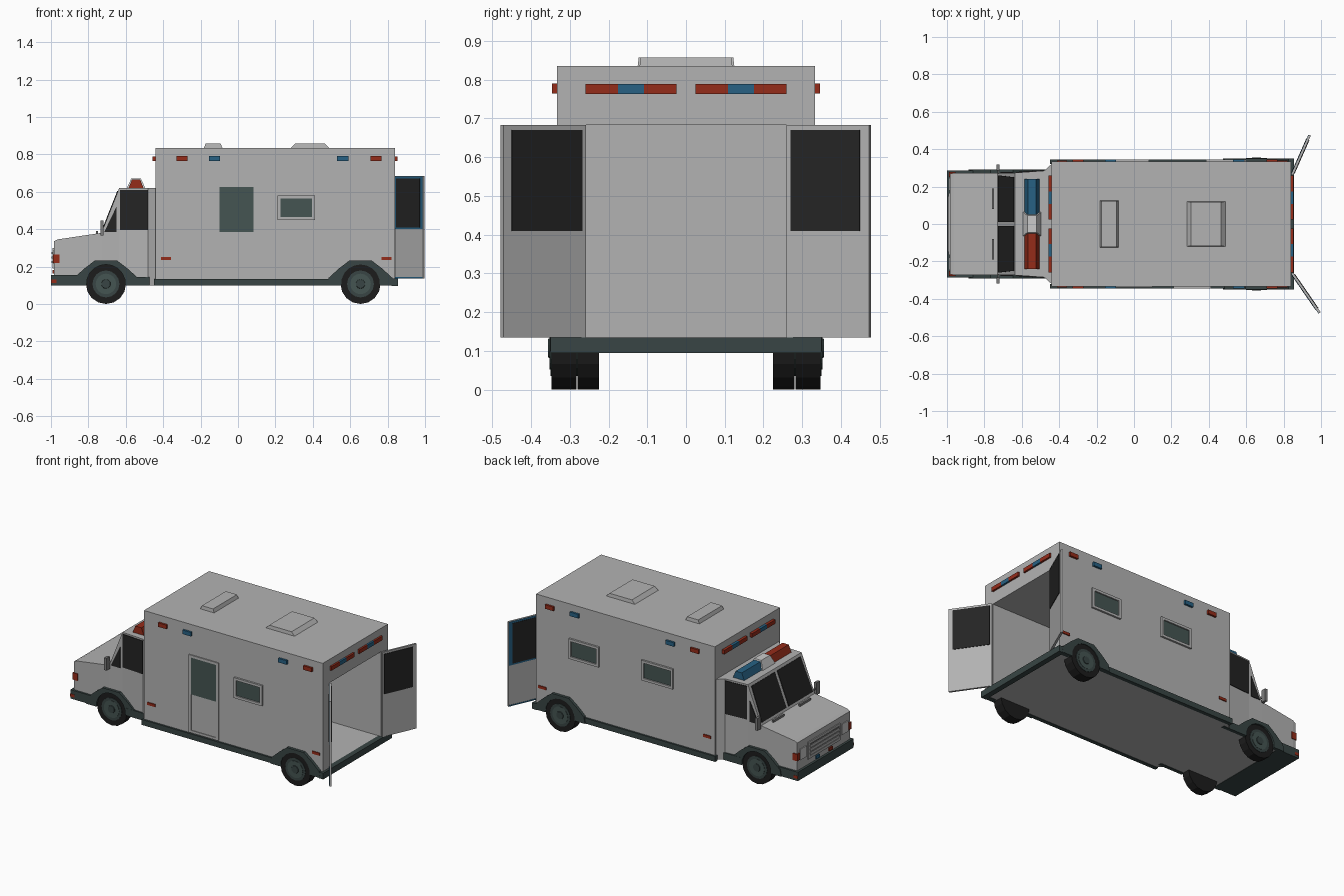
import bpy, bmesh, math
from mathutils import Matrix, Vector

if "Cube" in bpy.data.objects:
    bpy.data.objects.remove(bpy.data.objects["Cube"])

def material(name, r, g, b):
    m = bpy.data.materials.new(name)
    m.diffuse_color = (r, g, b, 1)
    m.use_nodes = True
    m.node_tree.nodes["Principled BSDF"].inputs["Base Color"].default_value = m.diffuse_color
    return m

BODY = material("body_grey", .45, .45, .45)
TRIM = material("dark_green_trim", .04, .06, .058)
TEAL = material("teal_glass", .06, .09, .085)
BLACK = material("black_glass", .018, .018, .018)
TYRE = material("tyre_black", .012, .012, .012)
RED = material("red_light", .30, .025, .01)
BLUE = material("blue_light", .02, .12, .23)
WHITE = material("pale_dome", .6, .6, .6)
GREY = material("mid_grey", .2, .2, .2)

def finish(name, bm, mat):
    bmesh.ops.recalc_face_normals(bm, faces=bm.faces)
    me = bpy.data.meshes.new(name)
    bm.to_mesh(me)
    bm.free()
    me.materials.append(mat)
    ob = bpy.data.objects.new(name, me)
    bpy.context.collection.objects.link(ob)
    return ob

def box(name, x, y, z, mat, top=(0, 0), matrix=None):
    """Box from three ranges; top = amount the top face shrinks in x and y."""
    bm = bmesh.new()
    bmesh.ops.create_cube(bm, size=1)
    c = Vector(((x[0]+x[1])/2, (y[0]+y[1])/2, (z[0]+z[1])/2))
    d = Vector((abs(x[1]-x[0]), abs(y[1]-y[0]), abs(z[1]-z[0])))
    for v in bm.verts:
        up = v.co.z > 0
        sx, sy = (d.x - 2*top[0], d.y - 2*top[1]) if up else (d.x, d.y)
        v.co = c + Vector((v.co.x*sx, v.co.y*sy, v.co.z*d.z))
    if matrix:
        bm.transform(matrix)
    return finish(name, bm, mat)

def solid(name, pts, offset, mat):
    """Flat polygon pushed along an offset."""
    bm = bmesh.new()
    f = bm.faces.new([bm.verts.new(p) for p in pts])
    r = bmesh.ops.extrude_face_region(bm, geom=[f])
    for v in r["geom"]:
        if isinstance(v, bmesh.types.BMVert):
            v.co += Vector(offset)
    return finish(name, bm, mat)

def disc(name, r, x, y0, y1, z, mat, sides=16, r2=None):
    bm = bmesh.new()
    m = Matrix.Translation((x, (y0+y1)/2, z)) @ Matrix.Rotation(math.pi/2 * (-1 if y1 > y0 else 1), 4, 'X')
    bmesh.ops.create_cone(bm, cap_ends=True, segments=sides, radius1=r, radius2=r2 or r,
                          depth=abs(y1-y0), matrix=m)
    return finish(name, bm, mat)

def frame(name, x, z, y, out, t, mat):
    """Four bars around a panel on a side wall."""
    for n, xr, zr in (("left", (x[0], x[0]+t), z), ("right", (x[1]-t, x[1]), z),
                      ("bottom", (x[0]+t, x[1]-t), (z[0], z[0]+t)),
                      ("top", (x[0]+t, x[1]-t), (z[1]-t, z[1]))):
        box(f"{name}_{n}", xr, (y, y+out), zr, mat)

# Rear body: a box with a hollow cut in from the open back
bm = bmesh.new()
bmesh.ops.create_cube(bm, size=1)
for v in bm.verts:
    v.co = Vector((.20 + v.co.x*1.28, v.co.y*.666, .4675 + v.co.z*.735))
back = max(bm.faces, key=lambda f: f.calc_center_median().x)
bmesh.ops.inset_individual(bm, faces=[back], thickness=.05)
for v in back.verts:
    v.co.y = math.copysign(.262, v.co.y)
    v.co.z = .683 if v.co.z > .4 else .135
hole = bmesh.ops.extrude_discrete_faces(bm, faces=[back])["faces"][0]
bmesh.ops.translate(bm, verts=hole.verts, vec=(-1.25, 0, 0))
bmesh.ops.remove_doubles(bm, verts=bm.verts, dist=.0005)
finish("rear_body", bm, BODY)

# Cab: cross-sections (x, roof height, half width) joined front to back
bm = bmesh.new()
rings = []
for x, top, w in ((-.985, .335, .27), (-.965, .345, .272), (-.73, .38, .274),
                  (-.635, .62, .274), (-.48, .62, .285), (-.43, .62, .33)):
    rings.append([bm.verts.new(p) for p in ((x, -w, .10), (x, w, .10), (x, w, top), (x, -w, top))])
for a, b in zip(rings, rings[1:]):
    for i in range(4):
        bm.faces.new((a[i], a[(i+1) % 4], b[(i+1) % 4], b[i]))
bm.faces.new(rings[0])
bm.faces.new(rings[-1])
finish("cab", bm, BODY)

# Windscreen panes on the slope, with wipers
lo, hi = Vector((-.73, 0, .38)), Vector((-.635, 0, .62))
nrm = Vector((-.93, 0, .37)) * .004
for s in (-1, 1):
    a, b = lo.lerp(hi, .06), lo.lerp(hi, .93)
    solid("windscreen", [a + Vector((0, s*.012, 0)), a + Vector((0, s*.26, 0)),
                         b + Vector((0, s*.25, 0)), b + Vector((0, s*.012, 0))], nrm, BLACK)
    box("wiper", (-.76, -.748), (s*.08, s*.19), (.376, .39), GREY)

# Nose: grille, headlights and small lamps
box("grille_surround", (-.991, -.98), (-.165, .165), (.19, .30), BODY)
box("grille", (-.993, -.985), (-.15, .15), (.205, .285), GREY)
for i in range(3):
    box("grille_bar", (-.996, -.985), (-.15, .15), (.218+i*.024, .230+i*.024), BODY)
box("front_bumper", (-1, -.84), (-.285, .285), (.098, .155), TRIM)
for s in (-1, 1):
    box("headlight", (-.990, -.98), (s*.18, s*.245), (.215, .285), WHITE)
    box("bumper_lamp", (-1.0, -.97), (s*.2, s*.287), (.112, .130), RED)
    box("nose_lamp", (-.99, -.955), (s*.25, s*.277), (.22, .265), RED)
    box("centre_lamp", (-.993, -.98), (s*.05, s*.085), (.162, .182), RED if s < 0 else BLUE)

# Parts repeated on both sides
for s in (-1, 1):
    # cab glass follows the slight flare of the cab wall
    wall = lambda x: s * (.274 + max(0, x + .635) * .071)
    for n, pts in (("cab_window", ((-.63, .395), (-.46-.02, .395), (-.48, .61), (-.63, .61))),
                   ("quarter_window", ((-.715, .385), (-.65, .385), (-.65, .52)))):
        solid(n, [(x, wall(x), z) for x, z in pts], (0, s*.004, 0), BLACK)
    box("mirror", (-.735, -.718), (s*.285, s*.318), (.365, .445), GREY)
    box("mirror_arm", (-.73, -.722), (s*.27, s*.29), (.40, .41), GREY)

    # skirts
    box("cab_skirt", (-.60, -.43), (s*.27, s*.292), (.098, .145), TRIM)
    box("body_skirt", (-.45, .53), (s*.32, s*.345), (.098, .133), TRIM)
    box("rear_skirt", (.77, .845), (s*.32, s*.348), (.098, .135), TRIM)

    # wheels and arches
    for end, x, y0, y1, arch in (("front", -.706, .225, .280, .27), ("rear", .655, .283, .347, .33)):
        disc(end + "_tyre", .107, x, s*y0, s*y1, .107, TYRE)
        disc(end + "_rim", .072, x, s*(y1-.01), s*(y1+.003), .107, TRIM)
        disc(end + "_rim_dish", .055, x, s*(y1-.01), s*(y1+.005), .107, TEAL)
        disc(end + "_hub", .03, x, s*(y1-.01), s*(y1+.009), .107, TRIM, 10, .024)
        outer = [(-.178, .098), (-.17, .14), (-.115, .190), (-.06, .232)]
        outer += [(-a, z) for a, z in reversed(outer)]
        angles = [math.radians(a) for a in range(-5, 186, 19)]
        inner = [(.104*math.cos(a), .107 + .104*math.sin(a)) for a in angles]
        solid(end + "_arch", [(x+a, s*arch, z) for a, z in outer + inner], (0, s*.021, 0), TRIM)

    # side marker lamps
    for x, mat in ((-.30, RED), (-.125, BLUE), (.56, BLUE), (.738, RED)):
        box("side_lamp", (x-.03, x+.03), (s*.33, s*.346), (.764, .79), mat)
    for x in (-.385, .793):
        box("low_marker", (x-.027, x+.027), (s*.33, s*.339), (.234, .251), RED)

    # light strips on the front and back of the body
    for x0, x1 in ((-.457, -.438), (.838, .852)):
        for y0, y1, mat in ((.024, .108, RED), (.108, .175, BLUE), (.175, .26, RED)):
            box("light_strip", (x0, x1), (s*y0, s*y1), (.763, .789), mat)

    # roof light bar halves
    box("light_bar", (-.585, -.505), (s*.05, s*.24), (.62, .665), RED if s < 0 else BLUE, (.018, 0))

# Light bar centre
box("light_bar_centre", (-.595, -.495), (-.065, .065), (.618, .672), WHITE, (.025, .02))

# Roof vents
box("small_roof_vent", (-.183, -.083), (-.125, .125), (.833, .857), BODY, (.01, .003))
box("large_roof_vent", (.28, .49), (-.12, .12), (.833, .857), BODY, (.025, .003))

# Side door with window
frame("side_door_frame", (-.115, .098), (.138, .64), -.333, -.007, .016, BODY)
box("side_door_panel", (-.099, .082), (-.33, -.336), (.154, .385), BODY)
box("side_door_window", (-.099, .082), (-.33, -.337), (.385, .624), TEAL)

# Side windows: one on the door side, two on the other
for s, x0, x1, z0, z1 in ((-1, .21, .412, .448, .58), (1, .385, .60, .485, .615), (1, -.145, .08, .485, .615)):
    frame("window_frame", (x0, x1), (z0, z1), s*.333, s*.012, .016, BODY)
    box("side_window", (x0+.016, x1-.016), (s*.33, s*.337), (z0+.016, z1-.016), TEAL)

# Rear step and open rear doors
box("rear_step", (.82, .855), (-.35, .35), (.095, .135), TRIM)
for s, tip in ((-1, (.993, -.475)), (1, (.94, .475))):
    hinge = Vector((.846, s*.262))
    d = Vector(tip) - hinge
    L = d.length
    # local x runs hinge to tip, local y * s points to the outside face
    m = Matrix.Translation((hinge.x, hinge.y, 0)) @ Matrix.Rotation(math.atan2(d.y, d.x), 4, 'Z')
    o = s
    box("rear_door", (0, L), (-.006, .006), (.135, .683), BODY, matrix=m)
    box("door_window_trim", (.002, L-.002), (o*.006, o*.008), (.40, .682), BLUE, matrix=m)
    box("door_bottom_trim", (.002, L-.002), (o*.006, o*.008), (.136, .144), BLUE, matrix=m)
    box("door_window_outer", (.012, L-.025), (o*.006, o*.010), (.41, .67), BLACK, matrix=m)
    box("door_window_inner", (.012, L-.025), (-o*.006, -o*.009), (.41, .67), BLACK, matrix=m)
